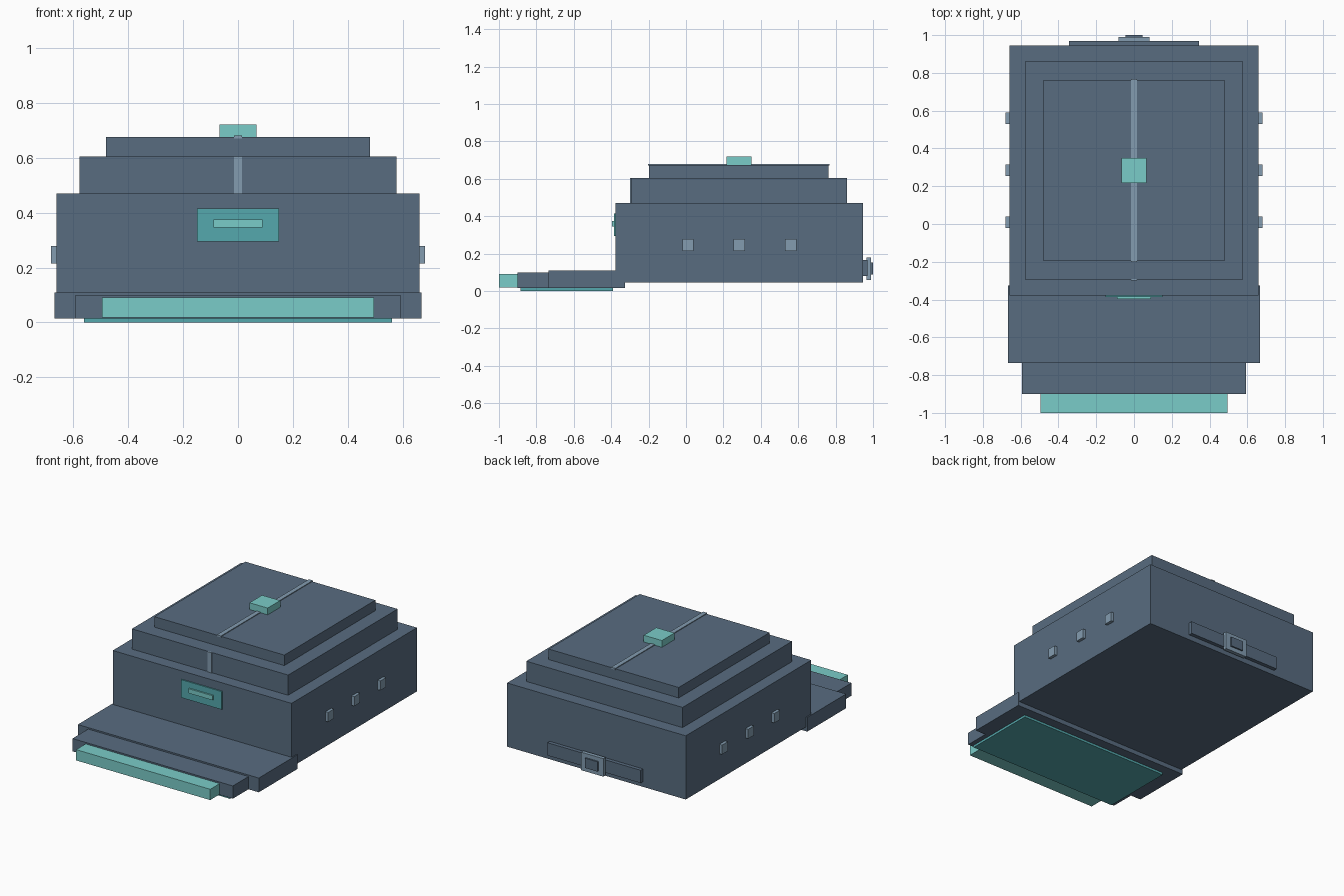
import bpy
from mathutils import Color

cube = bpy.data.objects.get("Cube")
if cube:
    bpy.data.objects.remove(cube, do_unlink=True)


def material(name, rgb):
    color = Color([c / 255 for c in rgb]).from_srgb_to_scene_linear()
    mat = bpy.data.materials.new(name)
    mat.use_nodes = True
    mat.diffuse_color = (*color, 1)
    mat.node_tree.nodes["Principled BSDF"].inputs["Base Color"].default_value = (*color, 1)
    return mat


slate = material("slate blue", (88, 108, 128))
mint = material("light teal", (122, 204, 200))
teal = material("deep teal", (85, 169, 173))
steel = material("steel blue", (131, 156, 176))


def box(name, mat, x, y, z):
    """Box spanning the (low, high) pair on each axis."""
    spans = (x, y, z)
    bpy.ops.mesh.primitive_cube_add(size=1)
    ob = bpy.context.object
    ob.name = name
    ob.location = [(a + b) / 2 for a, b in spans]
    ob.scale = [b - a for a, b in spans]
    bpy.ops.object.transform_apply(location=True, rotation=False, scale=True)
    ob.data.materials.append(mat)
    return ob


def centred(name, mat, half, y, z):
    return box(name, mat, (-half, half), y, z)


# Stepped crown
centred("crown_base", slate, 0.66, (-0.378, 0.945), (0.045, 0.47))
centred("crown_middle", slate, 0.577, (-0.295, 0.86), (0.47, 0.605))
centred("crown_top", slate, 0.48, (-0.197, 0.763), (0.605, 0.675))

# Seams and top button
centred("top_seam", steel, 0.015, (-0.202, 0.768), (0.67, 0.68))
centred("front_seam", steel, 0.015, (-0.3, -0.29), (0.47, 0.605))
centred("top_button", mint, 0.067, (0.217, 0.35), (0.675, 0.72))

# Stepped brim, lip and lining
centred("brim_inner", slate, 0.668, (-0.735, -0.325), (0.015, 0.11))
centred("brim_outer", slate, 0.592, (-0.9, -0.735), (0.015, 0.1))
centred("brim_lip", mint, 0.495, (-1.0, -0.9), (0.018, 0.09))
centred("brim_lining", teal, 0.56, (-0.885, -0.39), (0.0, 0.015))

# Front badge
centred("front_badge", teal, 0.15, (-0.386, -0.375), (0.295, 0.415))
centred("badge_bar", mint, 0.09, (-0.396, -0.385), (0.345, 0.375))

# Side vents
for side, name in ((1, "left"), (-1, "right")):
    for i in range(3):
        y = 0.01 + 0.275 * i
        x = sorted((side * 0.655, side * 0.68))
        box(f"{name}_vent_{i + 1}", steel, x, (y - 0.03, y + 0.03), (0.215, 0.278))

# Back strap and buckle
centred("back_strap", slate, 0.345, (0.94, 0.97), (0.08, 0.165))
centred("strap_buckle", steel, 0.083, (0.965, 0.99), (0.06, 0.18))
centred("buckle_centre", slate, 0.046, (0.985, 1.0), (0.088, 0.153))
